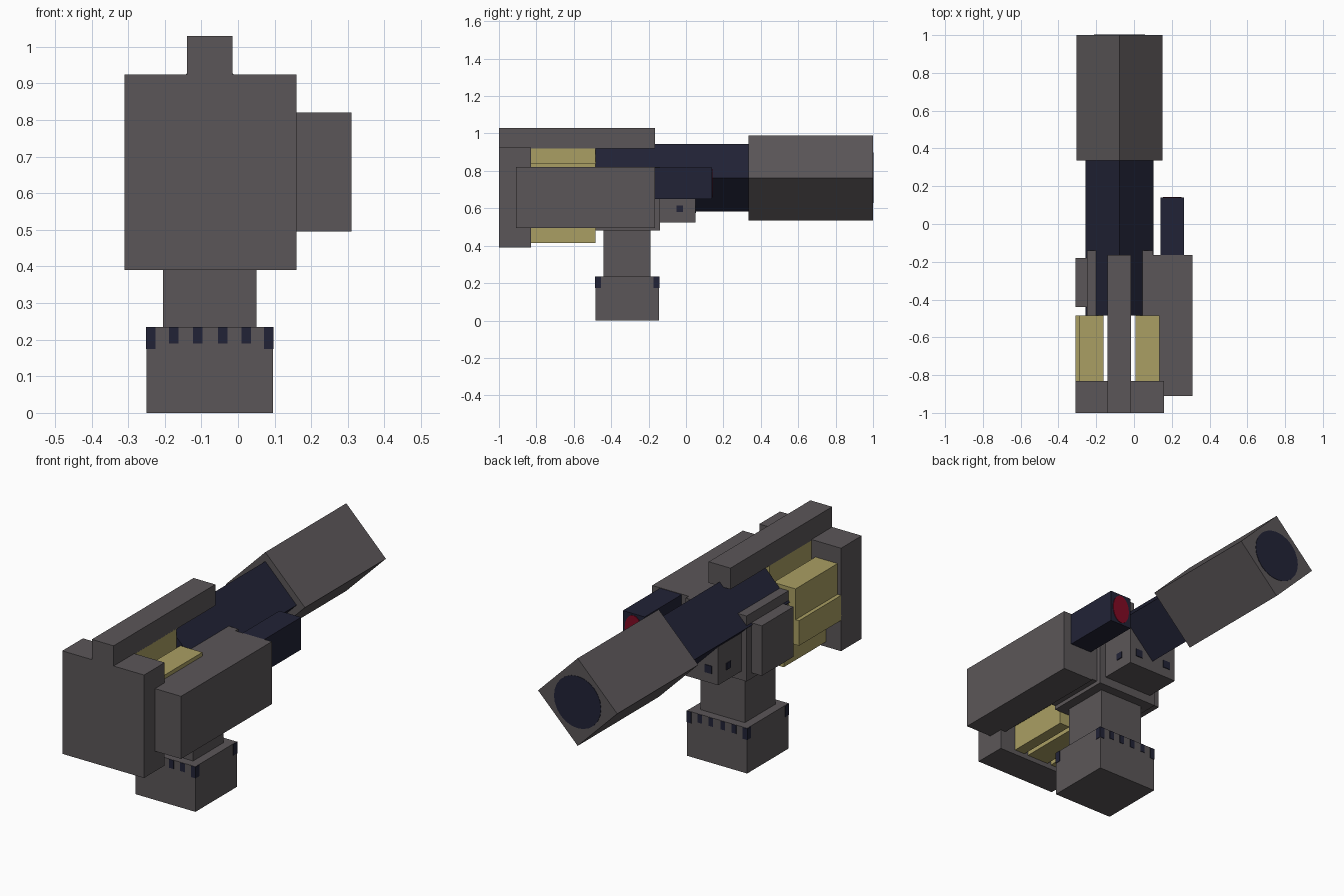
import bpy, bmesh, math
from mathutils import Matrix, Vector

if "Cube" in bpy.data.objects:
    bpy.data.objects.remove(bpy.data.objects["Cube"])


def material(name, rgb):
    m = bpy.data.materials.new(name)
    m.diffuse_color = (*rgb, 1)
    m.use_nodes = True
    m.node_tree.nodes["Principled BSDF"].inputs["Base Color"].default_value = m.diffuse_color
    return m


GREY = material("warm_grey", (0.105, 0.094, 0.099))
NAVY = material("dark_navy", (0.0155, 0.0165, 0.037))
BRASS = material("dull_yellow", (0.40, 0.345, 0.125))
RED = material("dark_red", (0.22, 0.003, 0.017))
CX, CZ = -0.0775, 0.7625  # barrel axis


def finish(name, bm, mat):
    bmesh.ops.recalc_face_normals(bm, faces=bm.faces)
    me = bpy.data.meshes.new(name)
    bm.to_mesh(me)
    bm.free()
    me.materials.append(mat)
    ob = bpy.data.objects.new(name, me)
    bpy.context.collection.objects.link(ob)
    return ob


def box(name, x, y, z, mat):
    """Box from (min, max) ranges on each axis."""
    bm = bmesh.new()
    size = (x[1] - x[0], y[1] - y[0], z[1] - z[0])
    mid = Vector((sum(x) / 2, sum(y) / 2, sum(z) / 2))
    bmesh.ops.create_cube(bm, size=1, matrix=Matrix.Translation(mid) @ Matrix.Diagonal((*size, 1)))
    return finish(name, bm, mat)


def prism(name, centre, rx, rz, y, sides, mat):
    """Prism along y; four sides give a square standing on its corner."""
    bm = bmesh.new()
    rings = [[bm.verts.new((centre[0] + rx * math.cos(math.tau * i / sides), yy,
                            centre[1] + rz * math.sin(math.tau * i / sides)))
              for i in range(sides)] for yy in y]
    for ring in rings:
        bm.faces.new(ring)
    for i in range(sides):
        j = (i + 1) % sides
        bm.faces.new((rings[0][i], rings[0][j], rings[1][j], rings[1][i]))
    return finish(name, bm, mat)


# Pedestal
box("base", (-0.25, 0.095), (-0.485, -0.145), (0, 0.235), GREY)
box("neck", (-0.205, 0.05), (-0.44, -0.19), (0.235, 0.49), GREY)

# Small dark notches round the base top
for i, x in enumerate((-0.175, -0.11, -0.042, 0.022)):
    for side, y in (("front", -0.485), ("back", -0.145)):
        box(f"base_notch_{side}_{i}", (x - 0.013, x + 0.013), (y - 0.002, y + 0.002), (0.19, 0.234), NAVY)
for i, x in enumerate((-0.25, 0.095)):
    s = 1 if i == 0 else -1
    for j, y in enumerate((-0.485, -0.145)):
        t = 1 if j == 0 else -1
        box(f"base_corner_notch_{i}_{j}", sorted((x - s * 0.002, x + s * 0.024)),
            sorted((y - t * 0.002, y + t * 0.03)), (0.175, 0.234), NAVY)

# Cradle and its attachments
box("cradle", (-0.25, 0.10), (-0.485, -0.14), (0.48, 0.82), GREY)
box("left_side_plate", (-0.31, -0.24), (-0.44, -0.18), (0.51, 0.77), GREY)
box("barrel_support", (-0.22, 0.065), (-0.15, 0.05), (0.525, 0.74), GREY)
for i, x in enumerate((-0.22, 0.065)):
    box(f"support_bolt_{i}", (x - 0.004, x + 0.004), (-0.05, -0.015), (0.58, 0.615), NAVY)
for i, x in enumerate((-0.165, 0.01)):
    box(f"support_front_bolt_{i}", (x - 0.02, x + 0.02), (0.046, 0.054), (0.575, 0.615), NAVY)

# Barrel, muzzle sleeve and bore
prism("barrel", (CX, CZ), 0.18, 0.18, (-0.485, 0.36), 4, NAVY)
prism("muzzle_sleeve", (CX, CZ), 0.2275, 0.2275, (0.335, 1.0), 4, GREY)
prism("bore_disc", (CX, CZ), 0.135, 0.135, (0.996, 1.002), 24, NAVY)

# Rear plate and top beam
box("rear_plate", (-0.31, 0.16), (-1, -0.83), (0.39, 0.925), GREY)
box("top_beam", (-0.14, -0.015), (-1, -0.165), (0.92, 1.03), GREY)

# Yellow breech: central wall with mirrored stepped blocks
Y = (-0.84, -0.485)
box("breech_wall", (-0.14, -0.015), Y, (0.415, 0.925), BRASS)
for side, s in (("left", -1), ("right", 1)):
    for part, outer, z in (("upper", 0.2125, (0.55, 0.84)),
                           ("middle", 0.2325, (0.55, 0.68)),
                           ("lower", 0.145, (0.415, 0.55))):
        box(f"breech_{part}_{side}", sorted((CX + s * 0.085, CX + s * outer)), Y, z, BRASS)

# Sight housing on the right with its lens
box("sight_housing", (0.13, 0.31), (-0.91, -0.165), (0.495, 0.82), GREY)
box("sight_mount", (0.09, 0.14), (-0.485, -0.165), (0.5, 0.82), GREY)
box("sight_tube", (0.14, 0.265), (-0.18, 0.14), (0.65, 0.818), NAVY)
prism("sight_lens", (0.2025, 0.734), 0.05, 0.076, (0.136, 0.143), 20, RED)
